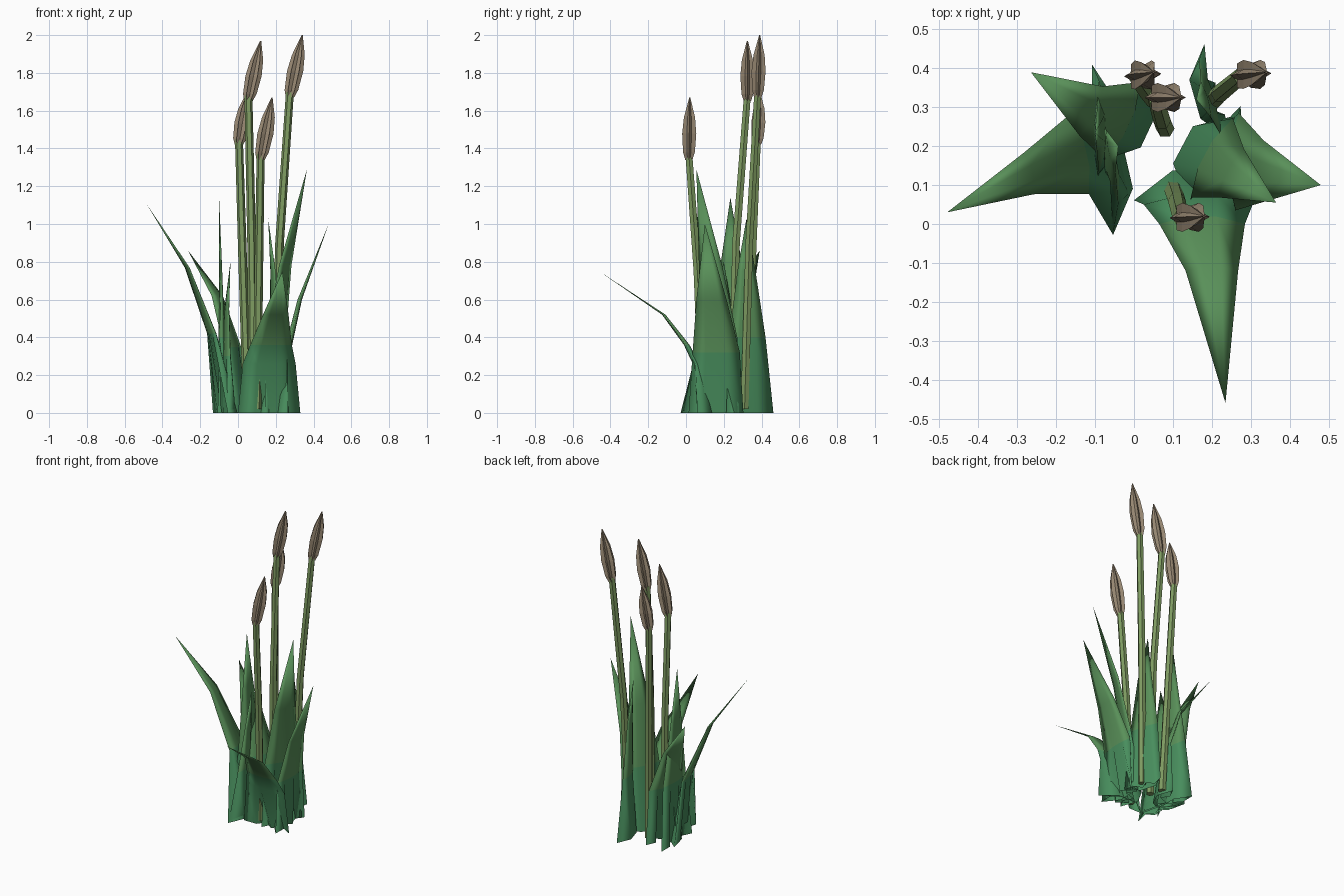
import bpy, bmesh, math
from mathutils import Vector

if "Cube" in bpy.data.objects:
    bpy.data.objects.remove(bpy.data.objects["Cube"])


def material(name, rgb):
    m = bpy.data.materials.new(name)
    m.diffuse_color = (*rgb, 1)
    m.use_nodes = True
    m.node_tree.nodes["Principled BSDF"].inputs["Base Color"].default_value = m.diffuse_color
    return m


LOW = material("deep_green", (0.065, 0.27, 0.11))
HIGH = material("leaf_green", (0.10, 0.28, 0.10))
STEM = material("stem_green", (0.21, 0.33, 0.12))
BROWN = material("spike_brown", (0.33, 0.26, 0.18))


def make(name, verts, faces, mats, index=None):
    me = bpy.data.meshes.new(name)
    me.from_pydata([tuple(v) for v in verts], [], faces)
    for m in mats:
        me.materials.append(m)
    if index:
        me.polygons.foreach_set("material_index", index)
    bm = bmesh.new()
    bm.from_mesh(me)
    bmesh.ops.recalc_face_normals(bm, faces=bm.faces)
    bm.to_mesh(me)
    bm.free()
    ob = bpy.data.objects.new(name, me)
    bpy.context.collection.objects.link(ob)
    return ob


def tube(name, path, radii, sides, mat, inner=1.0):
    """Rings along a path; inner < 1 gives a fluted cross-section."""
    verts, faces = [], []
    for p, r in zip(path, radii):
        for k in range(sides):
            a = 2 * math.pi * k / sides
            q = r * (inner if k % 2 else 1)
            verts.append(Vector(p) + Vector((q * math.cos(a), q * math.sin(a), 0)))
    for i in range(len(path) - 1):
        for k in range(sides):
            a, b = i * sides + k, i * sides + (k + 1) % sides
            faces.append((a, b, b + sides, a + sides))
    faces.append(tuple(range(sides)))
    faces.append(tuple(range((len(path) - 1) * sides, len(path) * sides)))
    return make(name, verts, faces, [mat])


# Closed blade cross-sections (across, outward): pleated foot, lens above
FOOT = ((-1, .4), (-.4, -.5), (.4, -.5), (1, .4),
        (.45, -.2), (.2, .4), (-.2, -.2), (-.45, .4))
LENS = ((-1, 0), (-.35, -.5), (.35, -.5), (1, 0),
        (.45, .22), (.2, .3), (-.2, .3), (-.45, .22))


def leaf(name, angle, rows, tip, depth=0.085):
    """Solid blade: rows of (x, y, z, width), spread along the given angle."""
    a = math.radians(angle)
    side = Vector((math.cos(a), math.sin(a), 0))
    out = Vector((math.sin(a), -math.cos(a), 0))
    verts, faces, index = [], [], []
    for i, (x, y, z, w) in enumerate(rows):
        d = 0.17 * w if i else depth
        for u, f in (LENS if i else FOOT):
            verts.append(Vector((x, y, z)) + side * (u * w / 2) + out * (f * d))
    verts.append(Vector(tip))
    n, m, last = len(rows), len(FOOT), len(verts) - 1
    for i in range(n):
        for k in range(m):
            p, q = i * m + k, i * m + (k + 1) % m
            faces.append((p, q, q + m, p + m) if i < n - 1 else (p, q, last))
            index.append(0 if i < n - 2 else 1)
    ob = make(name, verts, faces, [LOW, HIGH], index)
    for p in ob.data.polygons:
        p.use_smooth = True


# Leaves around the clump
leaf("front_leaf", 0, [(.165, .095, 0, .33), (.165, .05, .26, .28),
     (.175, 0, .36, .22), (.20, -.12, .52, .135)], (.235, -.46, .75))
leaf("left_leaf", 283, [(-.06, .15, 0, .35), (-.14, .18, .42, .21),
     (-.27, .13, .77, .11)], (-.48, .03, 1.1))
leaf("back_left_leaf", 245, [(.0, .26, 0, .25), (-.03, .265, .35, .22),
     (-.11, .29, .62, .14)], (-.265, .39, .86))
leaf("tall_left_leaf", 270, [(-.08, .25, 0, .32), (-.09, .25, .4, .24),
     (-.095, .24, .8, .11)], (-.10, .235, 1.14), .07)
leaf("inner_left_leaf", 283, [(-.06, .13, 0, .30), (-.065, .16, .3, .22),
     (-.06, .19, .55, .11)], (-.04, .20, .80), .07)
leaf("back_leaf", 106, [(.19, .33, 0, .26), (.195, .325, .4, .20),
     (.185, .32, .75, .10)], (.16, .32, 1.03), .07)
leaf("tall_right_leaf", 62, [(.17, .18, 0, .27), (.20, .17, .4, .23),
     (.25, .13, .78, .14)], (.365, .055, 1.29), .1)
leaf("right_leaf", 88, [(.235, .16, 0, .29), (.265, .16, .32, .25),
     (.33, .135, .60, .16)], (.48, .10, 1.0))

# Stalks with fluted seed spikes
STALKS = [
    ((.08, .245, .02), (.072, .265, .9), (.055, .325, 1.68), (.12, .325, 1.97)),
    ((.195, .31, .02), (.22, .335, .9), (.275, .38, 1.70), (.34, .39, 2.0)),
    ((.05, .32, .02), (.025, .35, .8), (.005, .378, 1.45), (.05, .39, 1.70)),
    ((.10, .09, .02), (.11, .06, .75), (.12, .015, 1.37), (.18, .02, 1.67)),
]
for i, (foot, mid, top, tip) in enumerate(STALKS, 1):
    tube(f"stalk_{i}", [foot, mid, top], [.024, .023, .021], 6, STEM)
    base = Vector(top) - Vector((0, 0, .03))
    spike = [base.lerp(Vector(tip), t) for t in (0, .12, .42, .68, 1)]
    tube(f"spike_{i}", spike, [.022, .036, .043, .034, .003], 12, BROWN, .58)
